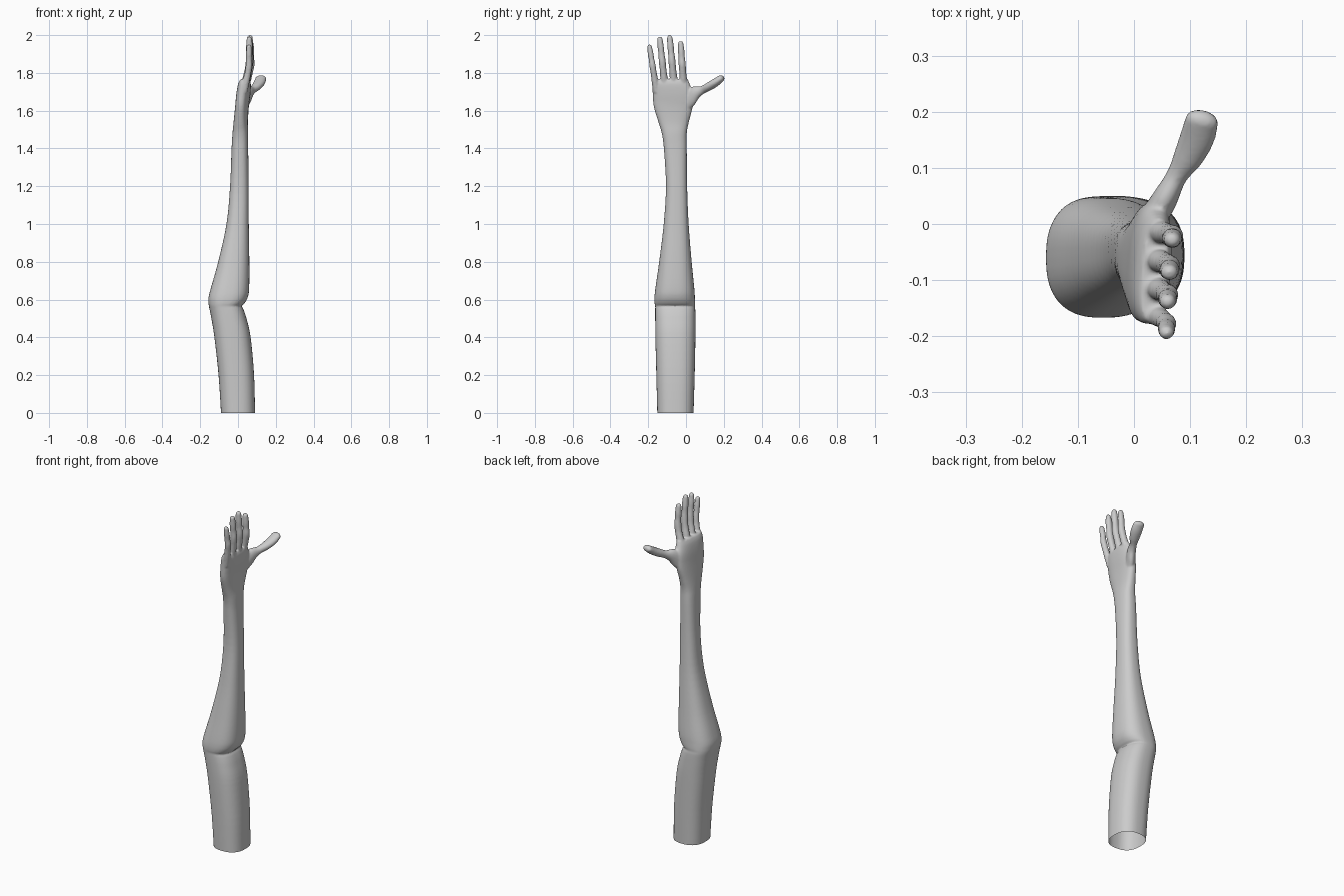
import bpy, bmesh, math
from mathutils import Vector

if "Cube" in bpy.data.objects:
    bpy.data.objects.remove(bpy.data.objects["Cube"])

skin = bpy.data.materials.new("light grey skin")
skin.diffuse_color = (0.6, 0.6, 0.6, 1)
skin.use_nodes = True
skin.node_tree.nodes["Principled BSDF"].inputs["Base Color"].default_value = skin.diffuse_color


def smooth_rows(rows, n):
    """Catmull-Rom refinement of a list of equal-length tuples."""
    out = []
    for i in range(len(rows) - 1):
        p0, p1 = rows[max(i - 1, 0)], rows[i]
        p2, p3 = rows[i + 1], rows[min(i + 2, len(rows) - 1)]
        for k in range(n):
            t = k / n
            out.append([b + 0.5 * t * (c - a + t * (2 * a - 5 * b + 4 * c - d + t * (3 * (b - c) + d - a)))
                        for a, b, c, d in zip(p0, p1, p2, p3)])
    return out + [list(rows[-1])]


def skin_rings(bm, rings):
    """Bridge rings of points into a closed tube."""
    loops = [[bm.verts.new(p) for p in r] for r in rings]
    n = len(loops[0])
    for a, b in zip(loops, loops[1:]):
        for i in range(n):
            bm.faces.new((a[i], a[(i + 1) % n], b[(i + 1) % n], b[i]))
    bm.faces.new(loops[0][::-1])
    bm.faces.new(loops[-1])


def rounded(t, power):
    c, s = math.cos(t), math.sin(t)
    return (math.copysign(abs(c) ** (2 / power), c), math.copysign(abs(s) ** (2 / power), s))


def digit(bm, rows, up):
    """Tapered finger tube; rows are x, y, z, half width, half thickness."""
    rows = smooth_rows(rows, 5)
    pts = [Vector(r[:3]) for r in rows]
    # rounded fingertip
    end = (pts[-1] - pts[-2]).normalized()
    w, h = rows[-1][3:]
    for k in range(1, 6):
        a = k * math.pi / 2 / 5.2
        pts.append(pts[len(rows) - 1] + end * h * math.sin(a))
    sizes = [r[3:] for r in rows] + [
        (w * math.cos(k * math.pi / 10.4), h * math.cos(k * math.pi / 10.4)) for k in range(1, 6)]
    rings = []
    for i, (p, (a, b)) in enumerate(zip(pts, sizes)):
        d = (pts[min(i + 1, len(pts) - 1)] - pts[max(i - 1, 0)]).normalized()
        side = d.cross(Vector(up)).normalized()
        nor = side.cross(d)
        rings.append([p + side * a * math.cos(t) + nor * b * math.sin(t)
                      for t in [j * math.tau / 16 for j in range(16)]])
    skin_rings(bm, rings)


bm = bmesh.new()

# upper arm, elbow with inner fold, forearm, wrist and palm: z, x min, x max, y min, y max
sections = [
    (-0.06, -0.087, 0.09, -0.15, 0.038), (0, -0.09, 0.09, -0.152, 0.04),
    (0.2, -0.103, 0.085, -0.157, 0.046), (0.4, -0.125, 0.067, -0.162, 0.05),
    (0.5, -0.141, 0.045, -0.163, 0.05), (0.55, -0.151, 0.028, -0.163, 0.049),
    (0.565, -0.154, 0.019, -0.163, 0.047), (0.58, -0.156, 0.034, -0.166, 0.048),
    (0.61, -0.156, 0.051, -0.167, 0.047), (0.66, -0.144, 0.059, -0.162, 0.044),
    (0.8, -0.105, 0.06, -0.142, 0.03), (1.0, -0.061, 0.057, -0.118, 0.014),
    (1.2, -0.042, 0.056, -0.106, 0.006), (1.4, -0.034, 0.054, -0.117, 0.004),
    (1.48, -0.029, 0.054, -0.128, 0.004), (1.54, -0.023, 0.052, -0.146, 0.015),
    (1.62, -0.014, 0.056, -0.17, 0.035), (1.69, -0.007, 0.064, -0.176, 0.038),
    (1.74, 0.002, 0.066, -0.178, 0.02), (1.765, 0.014, 0.06, -0.174, 0.01),
]
rings = []
for z, x0, x1, y0, y1 in smooth_rows(sections, 5):
    power = 2.5
    ring = []
    for j in range(48):
        c, s = rounded(j * math.tau / 48, power)
        # the hand slants so the little finger side sits nearer the palm
        slant = 0.008 * s * max(0, min(1, (z - 1.45) / 0.2))
        ring.append(((x0 + x1) / 2 + (x1 - x0) / 2 * c + slant,
                     (y0 + y1) / 2 + (y1 - y0) / 2 * s, z))
    rings.append(ring)
skin_rings(bm, rings)

# four fingers: base y, tip y, tip z, tip x, radius
for by, ty, tz, tx, r in [(-0.155, -0.193, 1.950, 0.058, 0.015),
                          (-0.109, -0.138, 1.992, 0.060, 0.0165),
                          (-0.059, -0.086, 2.000, 0.063, 0.017),
                          (-0.010, -0.028, 1.968, 0.068, 0.017)]:
    top = tz - r * 0.85
    rows = []
    for f, fat in [(0, 1.3), (0.25, 1.2), (0.42, 1.08), (0.58, 1.12), (0.72, 0.98), (0.85, 1.02), (1, 0.85)]:
        x = 0.03 + (tx - 0.03) * min(1, f * 1.9)
        rows.append((x, by + (ty - by) * f, 1.70 + (top - 1.70) * f, r * fat, r * fat * 1.05))
    digit(bm, rows, (1, 0, 0))

# thumb with broad flat tip
digit(bm, [(0.02, -0.03, 1.60, 0.025, 0.03), (0.035, 0.01, 1.655, 0.025, 0.045),
           (0.055, 0.045, 1.692, 0.023, 0.038), (0.076, 0.085, 1.709, 0.019, 0.022),
           (0.097, 0.12, 1.727, 0.027, 0.022), (0.113, 0.155, 1.748, 0.031, 0.022),
           (0.121, 0.184, 1.769, 0.03, 0.019)], (0, 0, 1))

bmesh.ops.recalc_face_normals(bm, faces=bm.faces[:])
mesh = bpy.data.meshes.new("arm_parts")
bm.to_mesh(mesh)
bm.free()
arm = bpy.data.objects.new("arm_and_hand", mesh)
bpy.context.collection.objects.link(arm)

# fuse digits into the palm and soften the joins
fuse = arm.modifiers.new("fuse", 'REMESH')
fuse.mode = 'VOXEL'
fuse.voxel_size = 0.005
soften = arm.modifiers.new("soften", 'SMOOTH')
soften.factor = 0.5
soften.iterations = 3
fused = bpy.data.meshes.new_from_object(arm.evaluated_get(bpy.context.evaluated_depsgraph_get()))
arm.modifiers.clear()

# open the shoulder end with a flat cut
bm = bmesh.new()
bm.from_mesh(fused)
bmesh.ops.bisect_plane(bm, geom=bm.verts[:] + bm.edges[:] + bm.faces[:], plane_co=(0, 0, 0),
                       plane_no=(0, 0, 1), clear_inner=True)
bm.to_mesh(fused)
bm.free()
arm.data = fused
fused.materials.clear()
fused.materials.append(skin)
bpy.context.view_layer.objects.active = arm
arm.select_set(True)
bpy.ops.object.shade_smooth_by_angle(angle=math.radians(50))
